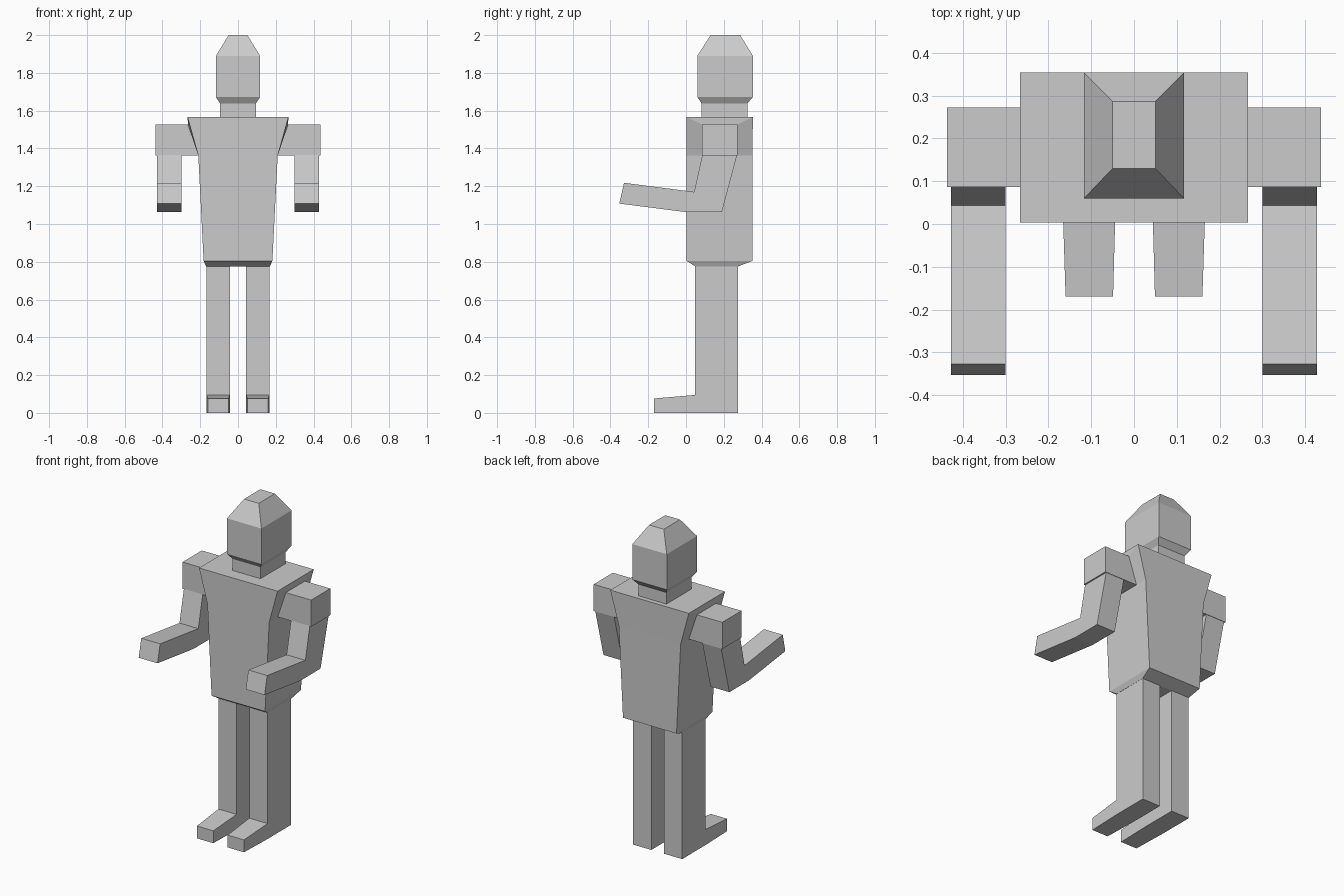
import bpy
import bmesh

if "Cube" in bpy.data.objects:
    bpy.data.objects.remove(bpy.data.objects["Cube"])


def make(name, verts, faces):
    """Mesh object with consistent outward normals."""
    me = bpy.data.meshes.new(name)
    bm = bmesh.new()
    vs = [bm.verts.new(v) for v in verts]
    for f in faces:
        bm.faces.new([vs[i] for i in f])
    bmesh.ops.recalc_face_normals(bm, faces=bm.faces[:])
    bm.to_mesh(me)
    bm.free()
    ob = bpy.data.objects.new(name, me)
    bpy.context.collection.objects.link(ob)
    return ob


def mirror_x(ob):
    mod = ob.modifiers.new("mirror", 'MIRROR')
    mod.use_clip = True


def loft(name, rings):
    """Stack of rectangles (half width, y0, y1, z), capped at both ends."""
    verts = [p for w, a, b, z in rings
             for p in ((-w, a, z), (w, a, z), (w, b, z), (-w, b, z))]
    n = len(rings)
    faces = [(4*i + k, 4*i + (k+1) % 4, 4*i + 4 + (k+1) % 4, 4*i + 4 + k)
             for i in range(n - 1) for k in range(4)]
    faces += [(3, 2, 1, 0), tuple(range(4*n - 4, 4*n))]
    return make(name, verts, faces)


def limb(name, profile, span):
    """Side profile (y, z) widened in x by span(y) -> (x0, x1), on both sides."""
    n = len(profile)
    verts = [(span(y)[k], y, z) for k in (0, 1) for y, z in profile]
    faces = [(i, (i+1) % n, n + (i+1) % n, n + i) for i in range(n)]
    faces += [tuple(range(n)), tuple(range(n, 2*n))]
    mirror_x(make(name, verts, faces))


# head and neck
loft("head", [(.095, .083, .325, 1.565), (.095, .083, .325, 1.638),
              (.117, .06, .354, 1.672), (.117, .06, .354, 1.89),
              (.05, .13, .287, 2.0)])

# torso half with shoulder stub, mirrored
rings = [(.168, .05, .275, .775), (.182, .003, .352, .805),
         (.21, .003, .352, 1.362), (.267, .003, .354, 1.567)]
verts = [p for w, a, b, z in rings
         for p in ((0, a, z), (w, a, z), (w, b, z), (0, b, z))]
ya, yb, zl, zh = .086, .272, 1.362, 1.526
for xl, xh in ((.21, .265), (.437, .437)):
    verts += [(xl, ya, zl), (xl, yb, zl), (xh, yb, zh), (xh, ya, zh)]
faces = [(4*i + k, 4*i + k + 1, 4*i + k + 5, 4*i + k + 4)
         for i in range(3) for k in range(3) if (i, k) not in ((1, 1), (2, 1))]
faces += [(0, 1, 2, 3), (12, 13, 14, 15),        # bottom and top
          (5, 6, 10, 17, 16, 9),                 # flank
          (9, 16, 19, 13), (10, 17, 18, 14), (13, 19, 18, 14),  # arm socket
          (20, 21, 22, 23)]                      # shoulder end
faces += [(16 + k, 16 + (k+1) % 4, 20 + (k+1) % 4, 20 + k) for k in range(4)]
mirror_x(make("torso", verts, faces))

# bent arms
limb("arm", [(.086, 1.364), (.043, 1.17), (-.328, 1.218), (-.353, 1.108),
             (0, 1.063), (.19, 1.063), (.27, 1.364)],
     lambda y: (.30, .428))

# legs with feet tapering to the toe
limb("leg", [(.048, .776), (.048, .095), (-.17, .076), (-.17, 0),
             (.048, 0), (.275, 0), (.275, .776)],
     lambda y: (.049, .16) if y < 0 else (.043, .167))
